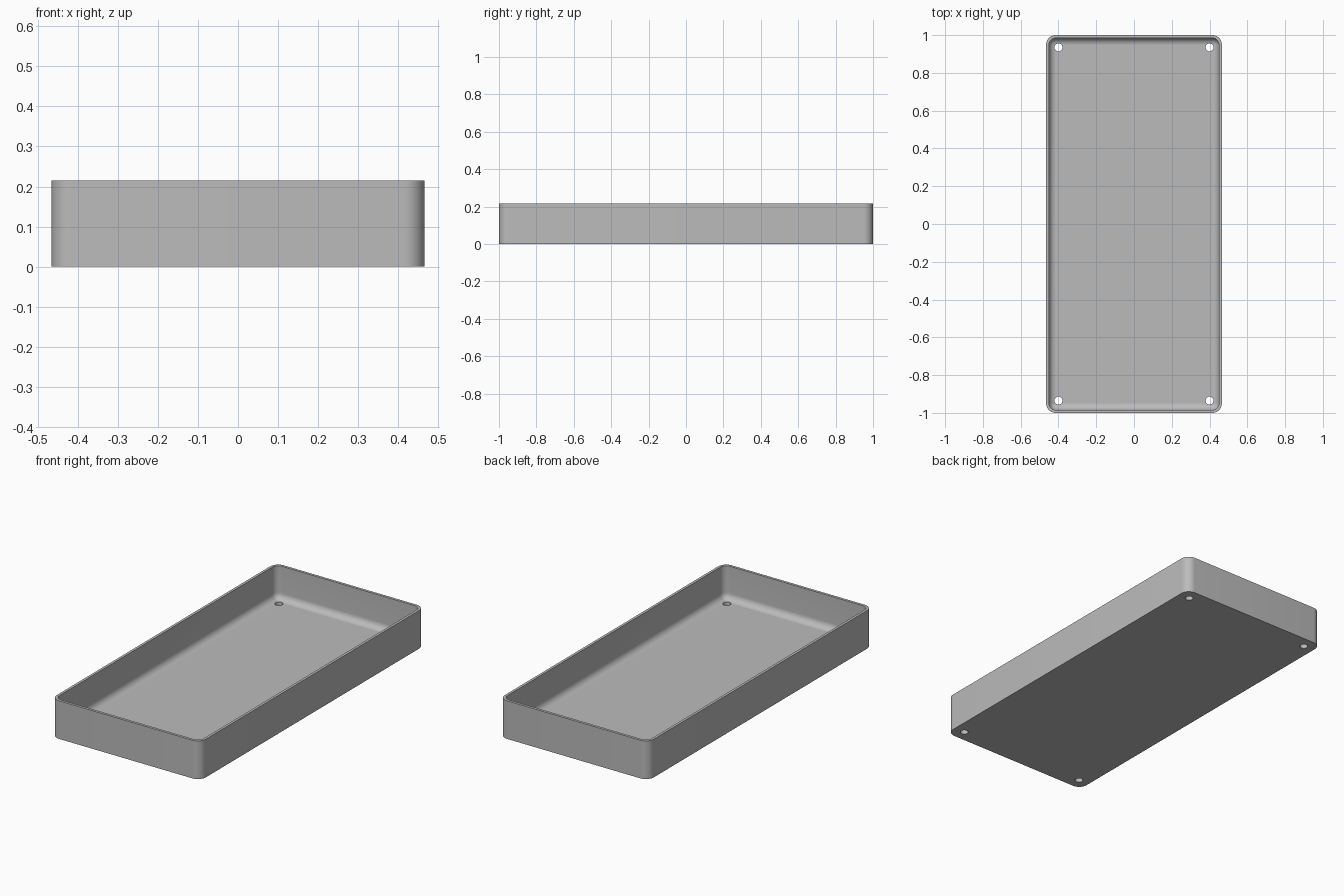
import bpy, bmesh
from math import cos, sin, pi

cube = bpy.data.objects.get("Cube")
if cube:
    bpy.data.objects.remove(cube, do_unlink=True)

HALF_X, HALF_Y, HEIGHT = 0.465, 1.0, 0.215
WALL, FLOOR = 0.015, 0.027
OUTER_R, INNER_R = 0.05, 0.037
STEPS = 10

grey = bpy.data.materials.new("plain grey")
grey.use_nodes = True
colour = (0.5, 0.5, 0.5, 1)
grey.diffuse_color = colour
grey.node_tree.nodes["Principled BSDF"].inputs["Base Color"].default_value = colour


def rounded_ring(bm, inset, radius, z):
    """Rounded rectangle of vertices, inset from the outer size."""
    ring = []
    cx, cy = HALF_X - inset - radius, HALF_Y - inset - radius
    for q, (sx, sy) in enumerate([(1, 1), (-1, 1), (-1, -1), (1, -1)]):
        for i in range(STEPS + 1):
            a = (q + i / STEPS) * pi / 2
            ring.append(bm.verts.new((sx * cx + radius * cos(a),
                                      sy * cy + radius * sin(a), z)))
    return ring


# Tray shell: outer wall, rim, inner wall and rounded inner floor edge
bm = bmesh.new()
rings = [rounded_ring(bm, 0, OUTER_R, 0),
         rounded_ring(bm, 0, OUTER_R, HEIGHT),
         rounded_ring(bm, WALL, INNER_R, HEIGHT)]
for i in range(STEPS + 1):
    a = i / STEPS * pi / 2
    k = INNER_R * (1 - cos(a))
    rings.append(rounded_ring(bm, WALL + k, INNER_R - k,
                              FLOOR + INNER_R * (1 - sin(a))))
for low, high in zip(rings, rings[1:]):
    for i in range(len(low)):
        j = (i + 1) % len(low)
        bm.faces.new((low[i], low[j], high[j], high[i]))
bm.faces.new(rings[0][::-1])
bm.faces.new(rings[-1])
bmesh.ops.remove_doubles(bm, verts=bm.verts, dist=1e-5)
bmesh.ops.recalc_face_normals(bm, faces=bm.faces)
mesh = bpy.data.meshes.new("tray")
bm.to_mesh(mesh)
bm.free()
mesh.materials.append(grey)
tray = bpy.data.objects.new("tray", mesh)
bpy.context.collection.objects.link(tray)

# Four screw holes through the floor corners
for sx in (-1, 1):
    for sy in (-1, 1):
        bpy.ops.mesh.primitive_cylinder_add(vertices=32, radius=0.021, depth=0.16,
                                            location=(sx * 0.4, sy * 0.935, 0))
        cutter = bpy.context.object
        cutter.name = "hole_cutter"
        cutter.hide_render = True
        cutter.data.materials.append(grey)
        bpy.context.view_layer.objects.active = tray
        cut = tray.modifiers.new("screw hole", 'BOOLEAN')
        cut.operation = 'DIFFERENCE'
        cut.solver = 'EXACT'
        cut.object = cutter
        bpy.ops.object.modifier_apply(modifier=cut.name)
        bpy.data.objects.remove(cutter, do_unlink=True)

# Smooth the rounded edges, keep the rim and base crisp
bpy.ops.object.select_all(action='DESELECT')
tray.select_set(True)
bpy.context.view_layer.objects.active = tray
bpy.ops.object.shade_smooth_by_angle(angle=pi / 6)
